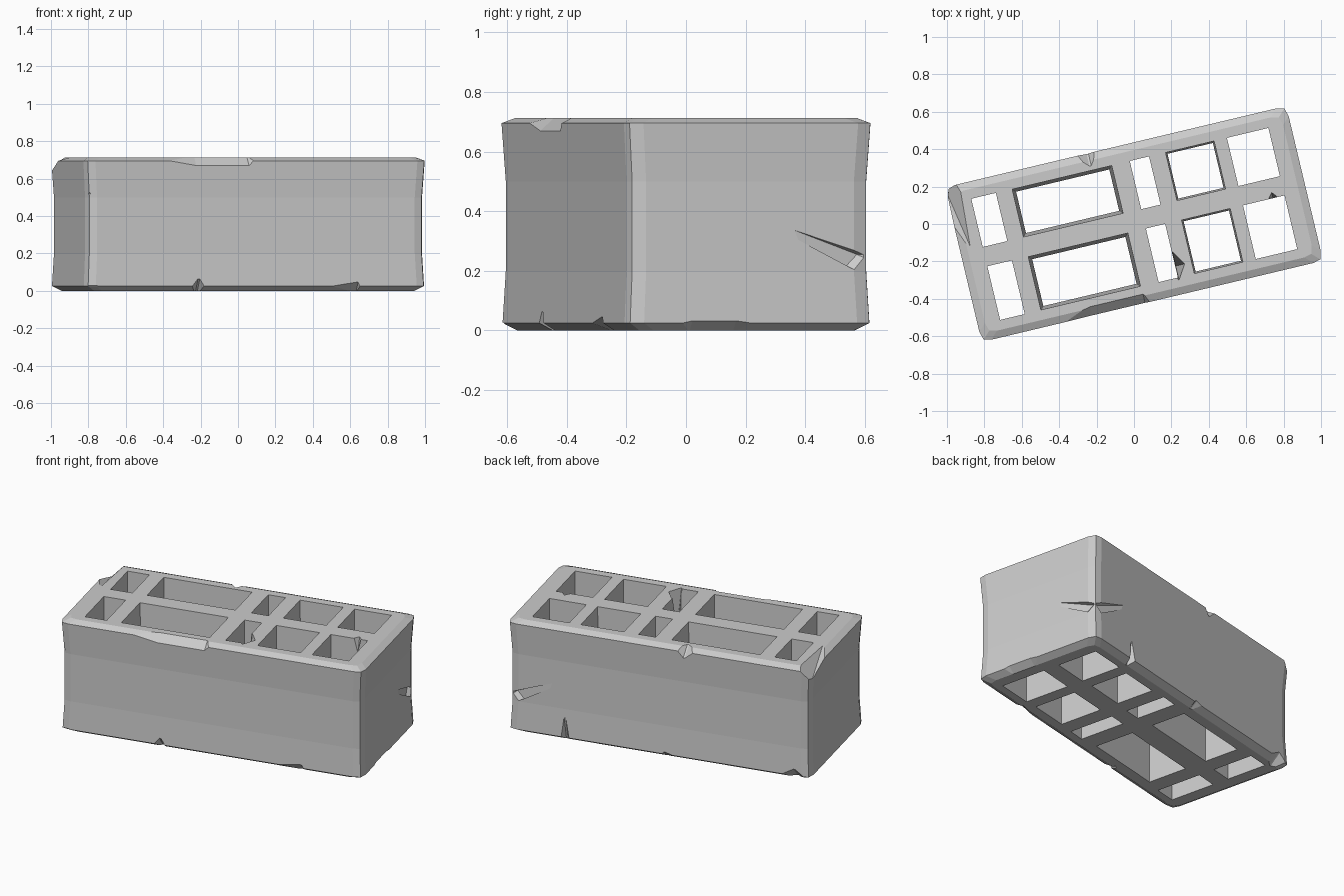
import bpy, bmesh, math
from mathutils import Vector, Matrix

if "Cube" in bpy.data.objects:
    bpy.data.objects.remove(bpy.data.objects["Cube"])

HALF_L, HALF_W, TOP = 0.938, 0.425, 0.713


def make(name, bm):
    bmesh.ops.recalc_face_normals(bm, faces=bm.faces[:])
    me = bpy.data.meshes.new(name)
    bm.to_mesh(me)
    bm.free()
    ob = bpy.data.objects.new(name, me)
    bpy.context.collection.objects.link(ob)
    return ob


def loft(name, rings):
    bm = bmesh.new()
    loops = [[bm.verts.new(p) for p in r] for r in rings]
    n = len(loops[0])
    for a, b in zip(loops, loops[1:]):
        for i in range(n):
            j = (i + 1) % n
            bm.faces.new((a[i], a[j], b[j], b[i]))
    bm.faces.new(loops[0][::-1])
    bm.faces.new(loops[-1])
    return make(name, bm)


def hull(pts):
    bm = bmesh.new()
    for p in pts:
        bm.verts.new(p)
    bmesh.ops.convex_hull(bm, input=bm.verts[:])
    loose = [v for v in bm.verts if not v.link_faces]
    bmesh.ops.delete(bm, geom=loose, context='VERTS')
    return make("chip_cutter", bm)


def subtract(target, cutter):
    m = target.modifiers.new("cut", 'BOOLEAN')
    m.operation = 'DIFFERENCE'
    m.solver = 'EXACT'
    m.object = cutter
    dg = bpy.context.evaluated_depsgraph_get()
    me = bpy.data.meshes.new_from_object(target.evaluated_get(dg))
    target.modifiers.remove(m)
    target.data = me
    bpy.data.objects.remove(cutter)


# points on the side faces; d is the distance outside the face
def front(s, z, d):
    return (s, -HALF_W - d, z)


def back(s, z, d):
    return (s, HALF_W + d, z)


def right(s, z, d):
    return (HALF_L + d, s, z)


# chip on a top or bottom edge: spans a..b, full height h between p and q
def edge_chip(face, a, b, p, q, h, depth, top=False):
    e, k = (TOP + 0.01, -1) if top else (-0.01, 1)
    pts = [face(s, z, d) for d in (0.0, 0.1)
           for s, z in ((a, e), (b, e), (p, e + k * h), (q, e + k * h))]
    pts += [face(s, e, -depth) for s in (p, q)]
    return hull(pts)


# split running from a tip on the face out past the corner
def split(face, tip, z, corner):
    pts = [face(tip, z, 0.0), face(corner - 0.05, 0.255, -0.04), face(corner - 0.1, 0.205, -0.03)]
    pts += [face(corner + 0.05, h, 0.05) for h in (0.2, 0.25)]
    return hull(pts)


# pointed eight-sided gouge
def gouge(x, y, z, rx, ry, rz):
    c = Vector((x, y, z))
    axes = (Vector((rx, 0, 0)), Vector((0, ry, 0)), Vector((0, 0, rz)))
    return hull([c + k * a for a in axes for k in (-1, 1)])


# brick body: worn block with bevelled corners and a slight waist
def ring(z, d):
    q = [(HALF_L, 0.37), (0.925, 0.415), (0.885, HALF_W)]
    pts = []
    for sx, sy in ((1, 1), (-1, 1), (-1, -1), (1, -1)):
        corner = q if sx * sy > 0 else q[::-1]
        pts += [(sx * (u - d), sy * (v - d), z) for u, v in corner]
    return pts


levels = [(0, 0.045), (0.025, 0.003), (0.2, 0.012), (0.5, 0.012), (0.695, 0), (TOP, 0.04)]
brick = loft("hollow_brick", [ring(z, d) for z, d in levels])

# two rows of through holes; each column has its own width and taper
columns = [(-0.815, -0.68, 0), (-0.592, -0.042, 0.02), (0.056, 0.162, 0),
           (0.252, 0.52, 0.01), (0.59, 0.818, 0)]
for u0, u1, t in columns:
    for v0, v1 in ((-0.333, -0.038), (0.068, 0.333)):
        rings = [[(u0 + d, v0 + d, z), (u1 - d, v0 + d, z),
                  (u1 - d, v1 - d, z), (u0 + d, v1 - d, z)]
                 for z, d in ((-0.05, t), (0.78, 0))]
        subtract(brick, loft("hole_cutter", rings))

# chips broken out of the long and short edges
for args in (
        (front, -0.38, -0.265, -0.32, -0.31, 0.08, 0.07),
        (front, 0.19, 0.59, 0.55, 0.56, 0.06, 0.06),
        (front, -1.0, -0.66, -0.945, -0.93, 0.05, 0.06),
        (front, -0.63, 0.01, -0.33, -0.04, 0.055, 0.06, True),
        (back, -0.24, -0.095, -0.16, -0.15, 0.07, 0.08, True),
        (back, -0.21, 0.02, -0.04, -0.03, 0.05, 0.06),
        (back, -0.95, -0.7, -0.84, -0.83, 0.08, 0.08),
        (back, 0.55, 0.61, 0.58, 0.59, 0.2, 0.05),
        (right, -0.4, 0.25, -0.2, -0.05, 0.045, 0.06)):
    subtract(brick, edge_chip(*args))

# cracks meeting at the back right corner
subtract(brick, split(right, 0.06, 0.37, HALF_W))
subtract(brick, split(back, 0.57, 0.39, HALF_L))

# nick in the front left corner and splinters missing from the webs
subtract(brick, gouge(-0.93, -0.412, 0.52, 0.03, 0.03, 0.03))
subtract(brick, gouge(0.165, -0.27, 0.72, 0.05, 0.08, 0.25))
subtract(brick, gouge(0.755, -0.035, 0.72, 0.025, 0.03, 0.1))

# large broken corner at the back left
subtract(brick, hull([(-0.85, 0.46, 0.72), (-0.875, 0.06, 0.72), (-0.945, 0.45, 0.62),
                      (-1.05, 0.5, 0.8), (-1.05, 0.0, 0.8)]))

# turn the brick on the ground
brick.data.transform(Matrix.Rotation(math.radians(13.4), 4, 'Z'))
